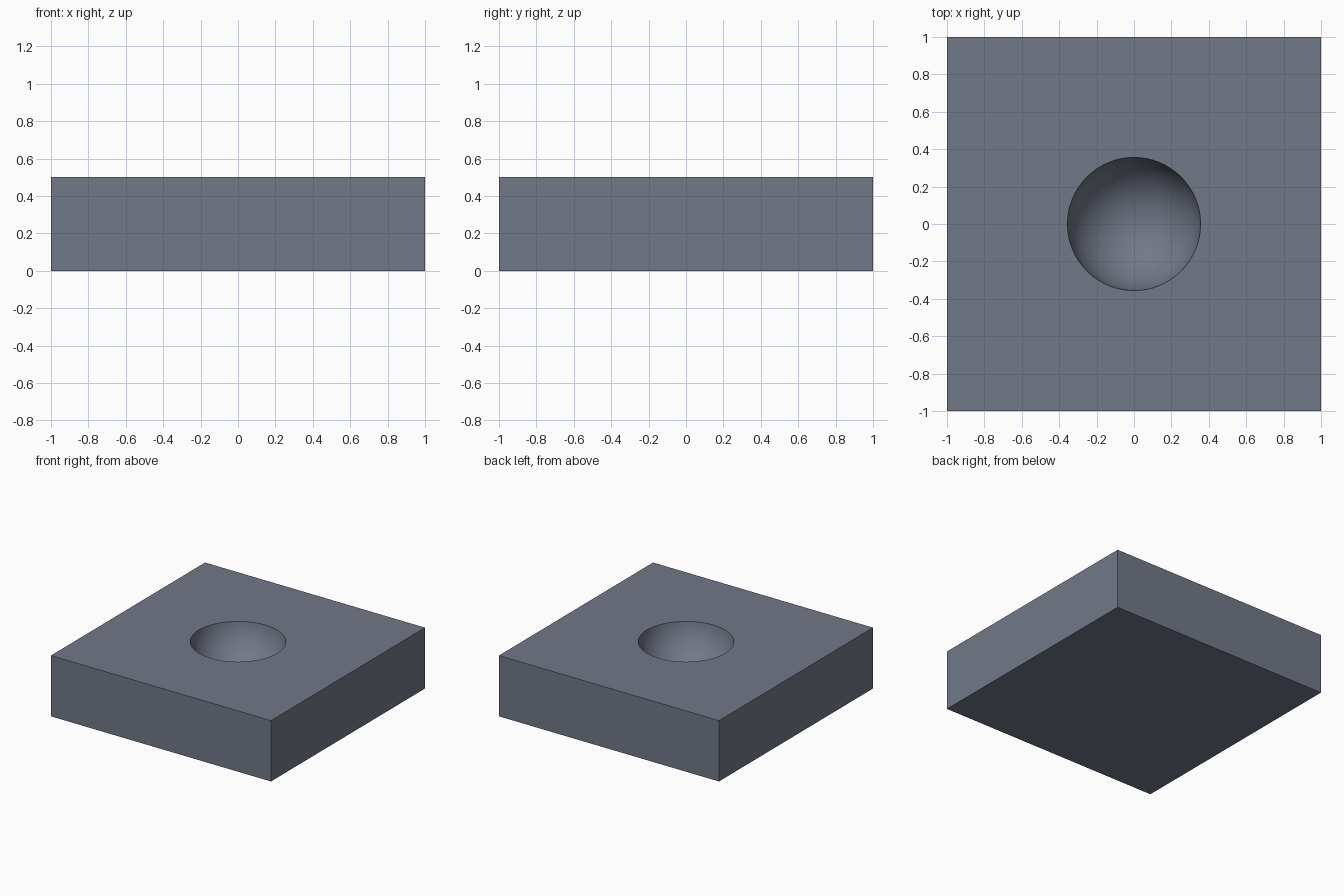
import bpy

if "Cube" in bpy.data.objects:
    bpy.data.objects.remove(bpy.data.objects["Cube"])

# Square block
bpy.ops.mesh.primitive_cube_add(size=1, location=(0, 0, 0.25))
block = bpy.context.object
block.name = "dimpled_block"
block.scale = (2, 2, 0.5)
bpy.ops.object.transform_apply(location=False, rotation=False, scale=True)

# Dark blue-grey material
slate = bpy.data.materials.new("slate")
slate.diffuse_color = (0.166, 0.188, 0.245, 1)
slate.use_nodes = True
slate.node_tree.nodes["Principled BSDF"].inputs["Base Color"].default_value = slate.diffuse_color
block.data.materials.append(slate)

# Sphere that carves the round dimple, centred just above the top face
bpy.ops.mesh.primitive_uv_sphere_add(segments=64, ring_count=32, radius=0.36,
                                     location=(0, 0, 0.55))
cutter = bpy.context.object
cutter.name = "dimple_cutter"
cutter.data.materials.append(slate)
bpy.ops.object.shade_smooth()
cutter.hide_render = True

# Cut the dimple and keep the rim and box edges sharp
bpy.ops.object.select_all(action='DESELECT')
block.select_set(True)
bpy.context.view_layer.objects.active = block
cut = block.modifiers.new("dimple", 'BOOLEAN')
cut.operation = 'DIFFERENCE'
cut.solver = 'EXACT'
cut.object = cutter
bpy.ops.object.modifier_apply(modifier=cut.name)
bpy.data.objects.remove(cutter, do_unlink=True)
bpy.ops.object.shade_smooth_by_angle(angle=0.52)
